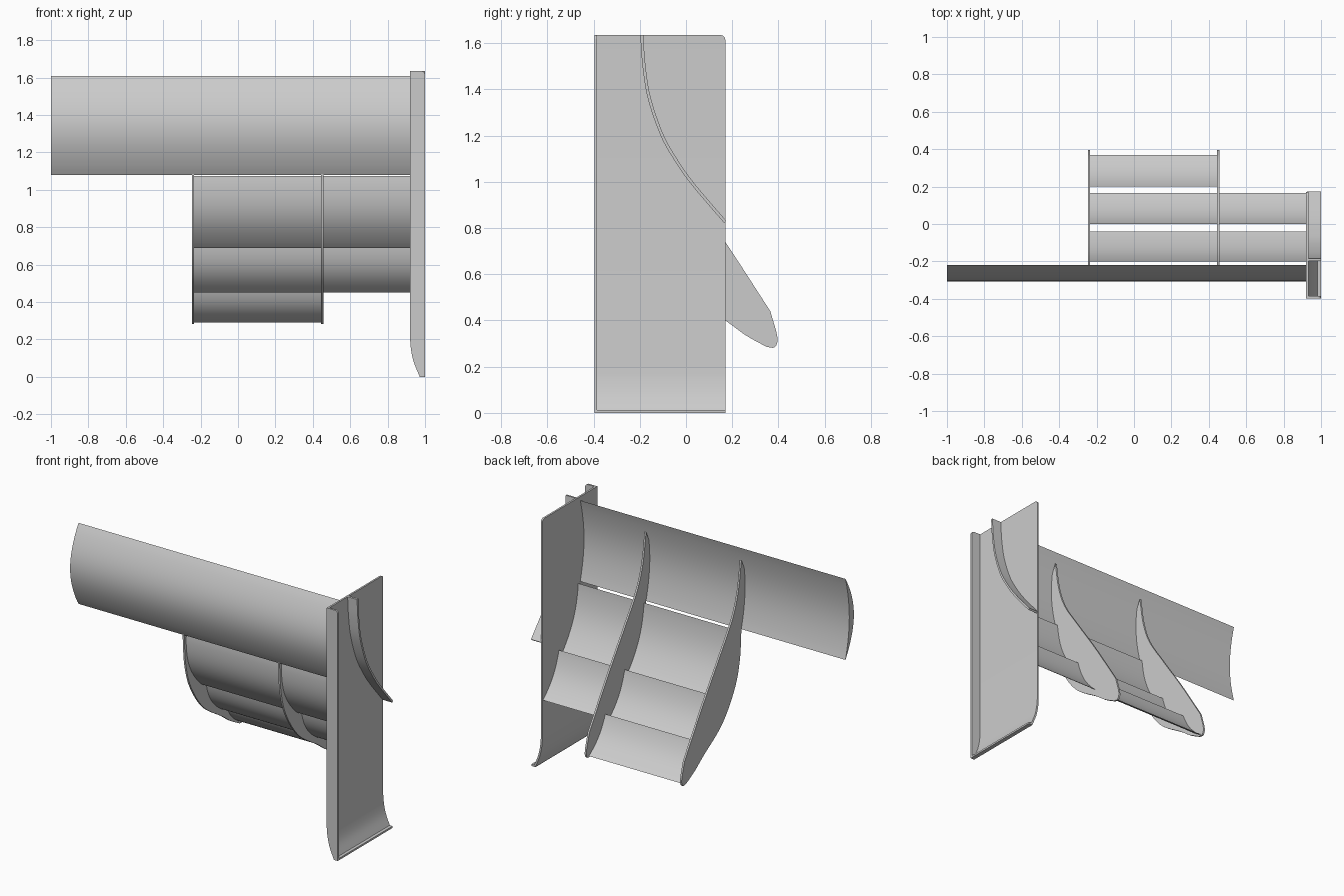
import bpy, bmesh, math
from mathutils import Vector

cube = bpy.data.objects.get("Cube")
if cube:
    bpy.data.objects.remove(cube, do_unlink=True)

grey = bpy.data.materials.new("light_grey")
grey.use_nodes = True
grey.diffuse_color = (0.6, 0.6, 0.6, 1)
grey.node_tree.nodes["Principled BSDF"].inputs["Base Color"].default_value = (0.6, 0.6, 0.6, 1)


def smooth_path(points, steps=6):
    """Catmull-Rom curve through 2D points."""
    p = [Vector(q) for q in points]
    p = [2 * p[0] - p[1]] + p + [2 * p[-1] - p[-2]]
    out = []
    for a, b, c, d in zip(p, p[1:], p[2:], p[3:]):
        for i in range(steps):
            t = i / steps
            out.append(0.5 * (2 * b + (c - a) * t + (2 * a - 5 * b + 4 * c - d) * t * t
                              + (3 * b - a - 3 * c + d) * t ** 3))
    return out + [p[-2]]


def strip(path, thickness):
    """Outline of a thin band on the left side of a 2D path."""
    side = []
    for i, q in enumerate(path):
        t = (path[min(i + 1, len(path) - 1)] - path[max(i - 1, 0)]).normalized()
        side.append(q + Vector((-t.y, t.x)) * thickness)
    return path + side[::-1]


def crescent(top, bottom, front_bow, back_bow, steps=20):
    """Curved blade section in (y, z), bowed forward and down."""
    a, b = Vector(top), Vector(bottom)
    chord = b - a
    forward = Vector((chord.y, -chord.x))

    def arc(bow):
        return [a + chord * (i / steps) + forward * bow * math.sin(math.pi * i / steps) ** 0.9
                for i in range(steps + 1)]
    return arc(front_bow) + arc(back_bow)[-2:0:-1]


def extrude(name, outline, axis, start, end, round_corner=None):
    """Extrude a (y, z) outline along x, or an (x, z) outline along y."""
    def place(q, d):
        return (d, q[0], q[1]) if axis == "x" else (q[0], d, q[1])
    bm = bmesh.new()
    rings = [[bm.verts.new(place(q, d)) for q in outline] for d in (start, end)]
    n = len(outline)
    for ring in rings:
        bm.faces.new(ring)
    for i in range(n):
        j = (i + 1) % n
        bm.faces.new((rings[0][i], rings[0][j], rings[1][j], rings[1][i]))
    bmesh.ops.recalc_face_normals(bm, faces=bm.faces)
    # Round the edge whose two ends both satisfy the rule
    if round_corner:
        edges = [e for e in bm.edges if all(round_corner(v.co) for v in e.verts)]
        bmesh.ops.bevel(bm, geom=edges, offset=0.02, segments=5, profile=0.5, affect="EDGES")
    mesh = bpy.data.meshes.new(name)
    bm.to_mesh(mesh)
    bm.free()
    mesh.materials.append(grey)
    obj = bpy.data.objects.new(name, mesh)
    bpy.context.collection.objects.link(obj)
    bpy.ops.object.select_all(action="DESELECT")
    obj.select_set(True)
    bpy.context.view_layer.objects.active = obj
    bpy.ops.object.shade_smooth_by_angle(angle=math.radians(30))
    return obj


HEIGHT, FRONT, REAR = 1.635, -0.397, 0.17
INNER, OUTER = 0.92, 1.0

# Main wing
extrude("main_wing", crescent((-0.22, 1.61), (-0.22, 1.08), 0.165, 0.075), "x", -1, INNER + 0.004)

# Lower slats
slats = [
    ("upper_slat", (-0.20, 1.075), (-0.04, 0.69), INNER + 0.004),
    ("middle_slat", (0.0, 0.715), (0.165, 0.45), INNER + 0.004),
    ("lower_slat", (0.20, 0.50), (0.37, 0.29), 0.45),
]
for name, top, bottom, end in slats:
    extrude(name, crescent(top, bottom, 0.13, 0.085), "x", -0.24, end)

# Ribs carrying the slats
front_edge = smooth_path([(-0.222, 1.08), (-0.205, 0.88), (-0.15, 0.71), (-0.02, 0.53),
                          (0.17, 0.40), (0.26, 0.335), (0.35, 0.285)])
tip = smooth_path([(0.35, 0.285), (0.385, 0.285), (0.395, 0.33), (0.365, 0.44)])
rear_edge = smooth_path([(0.365, 0.44), (0.17, 0.74), (0.0, 0.985), (-0.13, 1.18),
                         (-0.19, 1.34), (-0.222, 1.53)])
wing_side = [Vector((-0.25, 1.47)), Vector((-0.268, 1.35)), Vector((-0.25, 1.2))]
rib_outline = front_edge + tip[1:] + rear_edge[1:] + wing_side
for name, x in (("outer_rib", -0.24), ("inner_rib", 0.45)):
    extrude(name, rib_outline, "x", x - 0.006, x + 0.006)

# End plate curling outward at the foot
foot = smooth_path([(INNER, 0.2), (0.926, 0.14), (0.941, 0.075), (0.972, 0.0)])
plate_path = [Vector((INNER, HEIGHT))] + foot
extrude("end_plate", strip(plate_path, 0.012), "y", FRONT, REAR,
        lambda c: c.y > REAR - 0.001 and c.z > HEIGHT - 0.001)
extrude("foot_lip", [(0.971, 0), (OUTER, 0), (OUTER, 0.012), (0.975, 0.012)], "y", FRONT, REAR)

# Front flange of the end plate
extrude("front_flange", plate_path + [Vector((OUTER, 0)), Vector((OUTER, HEIGHT))], "y",
        FRONT, FRONT + 0.012,
        lambda c: c.x > OUTER - 0.001 and c.z > HEIGHT - 0.001)

# Curved strake on the outside of the end plate
strake = smooth_path([(-0.198, HEIGHT), (-0.188, 1.5), (-0.165, 1.36), (-0.11, 1.2),
                      (-0.045, 1.085), (0.03, 0.98), (0.165, 0.822)])
extrude("outer_strake", strip(strake, 0.013), "x", INNER + 0.006, OUTER)
